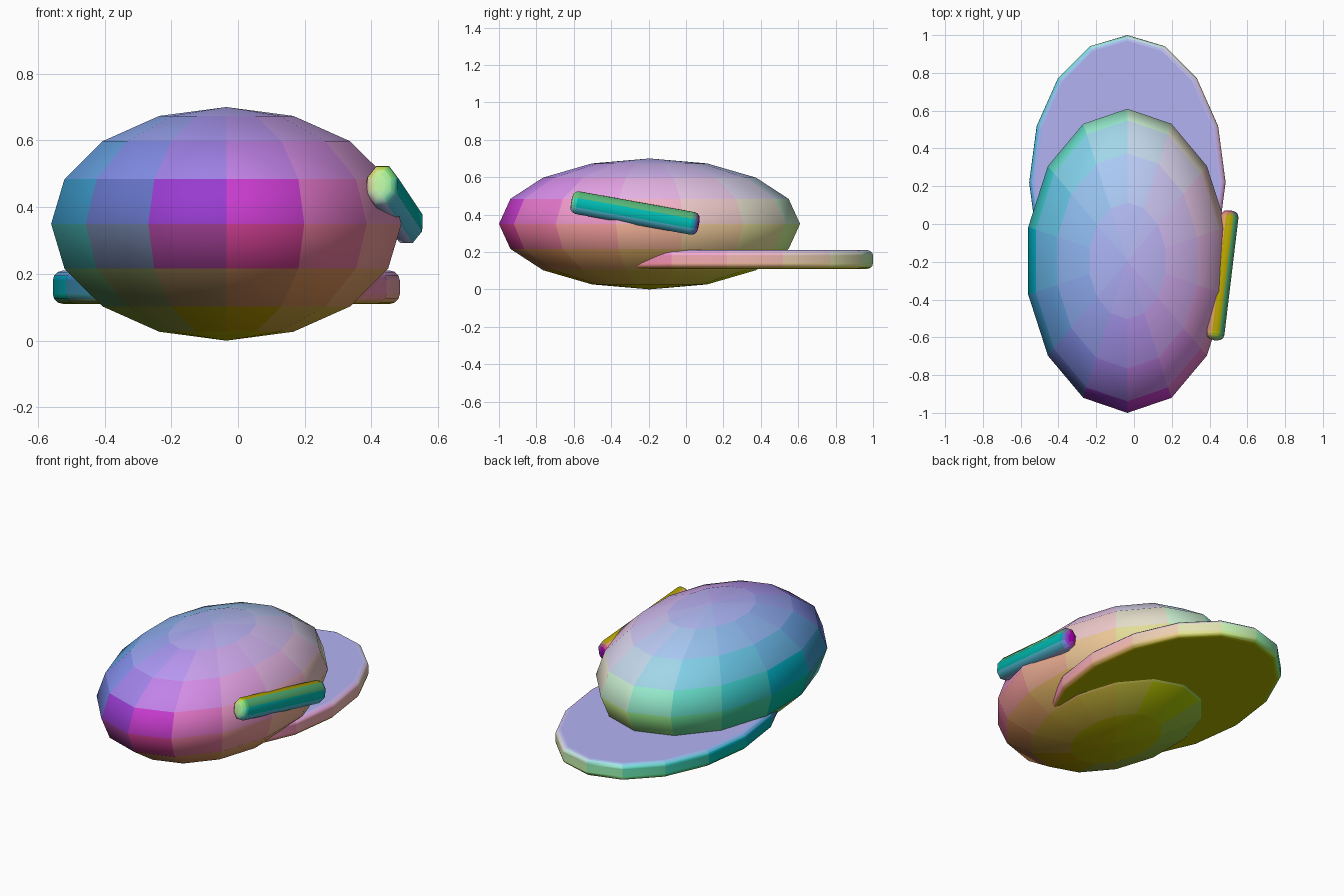
import bpy, bmesh
from mathutils import Matrix, Vector

if "Cube" in bpy.data.objects:
    bpy.data.objects.remove(bpy.data.objects["Cube"])


def tint(ob):
    """Colour each face by the direction it faces, sharing rounded-off tints."""
    mesh, slots = ob.data, {}
    for p in mesh.polygons:
        key = tuple(round((c * 0.5 + 0.5) * 20) / 20 for c in p.normal)
        if key not in slots:
            name = "tint_%d_%d_%d" % tuple(round(c * 100) for c in key)
            mat = bpy.data.materials.get(name) or bpy.data.materials.new(name)
            mat.diffuse_color = (*[c * 0.9 for c in key], 1)
            mat.use_nodes = True
            mat.node_tree.nodes["Principled BSDF"].inputs["Base Color"].default_value = mat.diffuse_color
            slots[key] = len(mesh.materials)
            mesh.materials.append(mat)
        p.material_index = slots[key]


def make(name, bm, matrix, bevel=0.0, harden=False):
    """Turn a bmesh into a smooth, tinted object, optionally with rounded rims."""
    bm.transform(matrix)
    bmesh.ops.recalc_face_normals(bm, faces=bm.faces[:])
    for f in bm.faces:
        f.smooth = True
    mesh = bpy.data.meshes.new(name)
    bm.to_mesh(mesh)
    bm.free()
    ob = bpy.data.objects.new(name, mesh)
    bpy.context.collection.objects.link(ob)
    if bevel:
        mod = ob.modifiers.new("rounded_rim", 'BEVEL')
        mod.width = bevel
        mod.segments = 3
        mod.limit_method = 'ANGLE'
        mod.angle_limit = 1.0
        mod.harden_normals = harden
        bpy.context.view_layer.objects.active = ob
        bpy.ops.object.modifier_apply(modifier=mod.name)
    tint(ob)
    return ob


def cylinder(sides):
    """Cylinder of radius 1 and height 1."""
    bm = bmesh.new()
    bmesh.ops.create_cone(bm, cap_ends=True, segments=sides,
                          radius1=1, radius2=1, depth=1)
    return bm


# Egg-shaped body, low-poly sphere with a vertex column at front and back
bm = bmesh.new()
bmesh.ops.create_uvsphere(bm, u_segments=14, v_segments=8, radius=1)
make("body", bm, Matrix.LocRotScale(Vector((-0.035, -0.195, 0.35)), None,
                                    Vector((0.5385, 0.805, 0.35))))

# Flat oval plate passing through the back of the body
make("tail_plate", cylinder(16),
     Matrix.LocRotScale(Vector((-0.035, 0.22, 0.16)), None,
                        Vector((0.52, 0.78, 0.10))), bevel=0.03, harden=True)

# Slanted rounded bar on the right side
axis = Vector((0.12, 1.0, -0.18)).normalized()
side = axis.cross(Vector((0, 0, 1))).normalized()
up = side.cross(axis)
frame = Matrix((side, up, axis)).transposed().to_4x4()
make("side_bar", cylinder(8),
     Matrix.Translation((0.469, -0.272, 0.408)) @ frame
     @ Matrix.Diagonal((0.051, 0.066, 0.695, 1))
     @ Matrix.Rotation(0.3927, 4, 'Z'), bevel=0.034)
